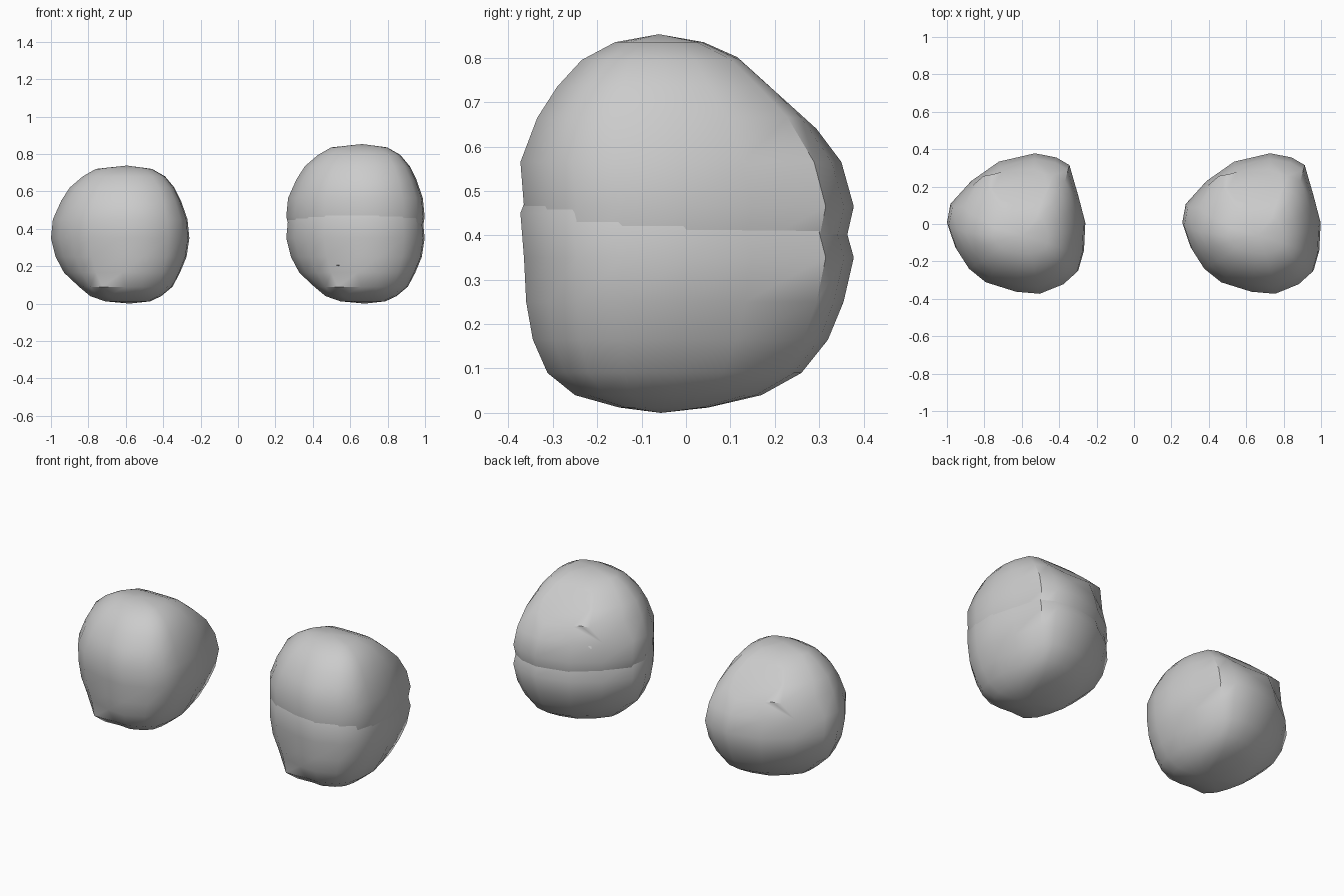
import bpy
import bmesh
from mathutils import Vector

default_cube = bpy.data.objects.get("Cube")
if default_cube:
    bpy.data.objects.remove(default_cube, do_unlink=True)

# Plain grey stone
stone = bpy.data.materials.new("stone_grey")
stone.use_nodes = True
stone_colour = (0.6, 0.6, 0.6, 1.0)
stone.diffuse_color = stone_colour
stone.node_tree.nodes["Principled BSDF"].inputs["Base Color"].default_value = stone_colour

# Outlines seen from above, in unit extents: a rounded wedge at the waist,
# a jutting front corner at the foot and a broad straight back at the crown
FRONT_EDGE = [(.0, -.97), (.35, -1), (.7, -.86), (.9, -.68), (.98, -.4), (1, 0)]
WAIST_BACK = [(.9, .38), (.77, .83), (.58, .94), (.27, 1), (-.25, .88),
              (-.65, .6), (-.95, .27)]
CROWN_BACK = [(.95, .4), (.8, .85), (.6, .95), (.27, 1), (-.25, 1),
              (-.56, .94), (-.9, .4)]
SOFT_CORNER = [(-1, 0), (-.88, -.35), (-.7, -.63), (-.45, -.83)]
SHARP_CORNER = [(-1, 0), (-.9, -.4), (-.76, -.75), (-.5, -1)]
FOOT = SHARP_CORNER + FRONT_EDGE + WAIST_BACK
WAIST = SOFT_CORNER + FRONT_EDGE + WAIST_BACK
CROWN = SOFT_CORNER + FRONT_EDGE + CROWN_BACK

# Outline, height, then the x and y extents of the boulder at that height
LEVELS = [(FOOT, .012, -.08, .16, -.15, .05), (FOOT, .04, -.16, .22, -.25, .17),
          (FOOT, .09, -.22, .28, -.312, .26), (WAIST, .165, -.3, .32, -.345, .32),
          (WAIST, .25, -.345, .355, -.36, .355), (WAIST, .35, -.37, .37, -.365, .378),
          (WAIST, .45, -.36, .36, -.373, .35), (CROWN, .55, -.315, .325, -.335, .275),
          (CROWN, .62, -.27, .29, -.29, .2), (CROWN, .68, -.2, .24, -.235, .13),
          (CROWN, .72, -.13, .17, -.16, .04)]

# Broken facet at the back: a point on it and its outward normal
FACET_POINT = (0, .2, .61)
FACET_NORMAL = (0, .67, .74)


def add_ring(bm, outline, height, x_min, x_max, y_min, y_max):
    centre = Vector(((x_min + x_max) / 2, (y_min + y_max) / 2, height))
    half_x = (x_max - x_min) / 2
    half_y = (y_max - y_min) / 2
    return [bm.verts.new(centre + Vector((u * half_x, v * half_y, 0)))
            for u, v in outline]


def cap_ring(bm, ring, height):
    middle = sum((vert.co for vert in ring), Vector()) / len(ring)
    middle.z = height
    tip = bm.verts.new(middle)
    for index, vert in enumerate(ring):
        bm.faces.new((ring[index - 1], vert, tip))


def build_boulder_mesh():
    bm = bmesh.new()
    rings = [add_ring(bm, *level) for level in LEVELS]
    for lower, upper in zip(rings, rings[1:]):
        for index in range(len(lower)):
            bm.faces.new((lower[index - 1], lower[index],
                          upper[index], upper[index - 1]))
    cap_ring(bm, rings[0], 0)
    cap_ring(bm, rings[-1], .738)

    # Slice the broken facet and close it
    cut = bmesh.ops.bisect_plane(
        bm, geom=bm.verts[:] + bm.edges[:] + bm.faces[:], plane_co=FACET_POINT,
        plane_no=Vector(FACET_NORMAL).normalized(), clear_outer=True)
    rim = [item for item in cut["geom_cut"] if isinstance(item, bmesh.types.BMEdge)]
    bmesh.ops.holes_fill(bm, edges=rim, sides=0)

    bmesh.ops.recalc_face_normals(bm, faces=bm.faces[:])
    mesh = bpy.data.meshes.new("boulder")
    bm.to_mesh(mesh)
    bm.free()
    mesh.materials.append(stone)
    return mesh


def place_boulder(name, mesh, location):
    boulder = bpy.data.objects.new(name, mesh)
    boulder.location = location
    bpy.context.collection.objects.link(boulder)
    return boulder


# A single boulder beside a taller one made of two overlapping copies
boulder_mesh = build_boulder_mesh()
boulders = [place_boulder("single_boulder", boulder_mesh, (-.63, 0, 0)),
            place_boulder("double_boulder_lower", boulder_mesh, (.628, 0, 0)),
            place_boulder("double_boulder_upper", boulder_mesh, (.628, 0, .115))]

bpy.ops.object.select_all(action="DESELECT")
boulders[0].select_set(True)
bpy.context.view_layer.objects.active = boulders[0]
bpy.ops.object.shade_smooth_by_angle(angle=.7)
